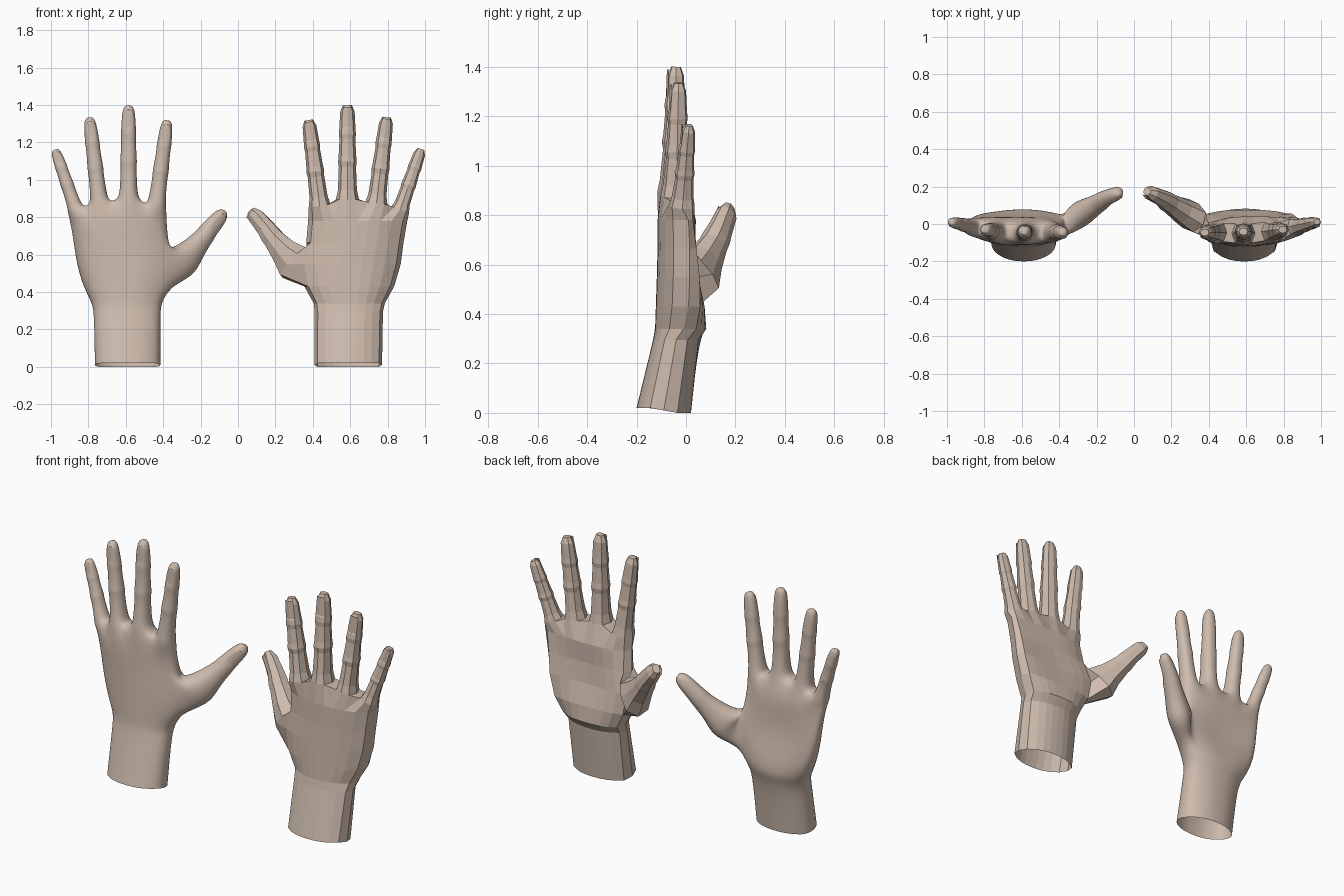
import bpy, bmesh
from mathutils import Vector

if "Cube" in bpy.data.objects:
    bpy.data.objects.remove(bpy.data.objects["Cube"])

# Digit cross-section: three points on the back, one side, three on the palm side, other side
RING = [(-.7, -.78), (0, -1), (.7, -.78), (1, 0), (.7, .78), (0, .95), (-.7, .78), (-1, 0)]

# Palm rows: z, left x, right x, left edge y, right edge y, back y, palm y, hollow
ROWS = [(0, .41, .77, -.09, -.09, -.20, .02, 0),
        (.295, .41, .775, -.04, -.04, -.133, .052, 0),
        (.34, .405, .785, -.02, -.01, -.125, .092, .01),
        (.43, .355, .835, -.01, .01, -.122, .105, .03),
        (.55, .33, .87, 0, .015, -.118, .095, .05),
        (.665, .365, .885, -.02, .015, -.115, .07, .035),
        (.78, .375, .905, -.035, .01, -.115, .045, .005)]

# Fingers: base, tip, half width
FINGERS = [((.437, -.045, .86), (.378, -.045, 1.32), .045),
           ((.585, -.05, .895), (.585, -.04, 1.40), .047),
           ((.74, -.04, .875), (.795, -.03, 1.335), .045),
           ((.867, -.015, .84), (.978, .012, 1.163), .038)]

# Finger profile: position along the finger, width, depth, with swollen joints
PROFILE = [(0, 1.32, 1.4), (.10, 1.08, 1.2), (.34, .98, .98), (.40, 1.06, 1.1), (.46, 1.0, .98),
           (.64, .9, .86), (.69, .97, .94), (.75, .92, .86), (.93, .82, .72), (1, .5, .42)]

# Thumb sections: centre, half width, half depth
THUMB = [((.305, .045, .555), .115, .08), ((.25, .075, .615), .08, .068),
         ((.195, .11, .68), .06, .055), ((.175, .122, .705), .058, .055),
         ((.15, .138, .74), .052, .047), ((.095, .165, .805), .046, .038),
         ((.07, .175, .832), .028, .022)]


def face(bm, verts):
    unique = list(dict.fromkeys(verts))
    if len(unique) > 2:
        return bm.faces.new(unique)


def bridge(bm, a, b):
    n = len(a)
    return [face(bm, (a[i], a[(i + 1) % n], b[(i + 1) % n], b[i])) for i in range(n)]


def section(bm, centre, w, d, u, v):
    return [bm.verts.new(Vector(centre) + u * (w * p) + v * (d * q)) for p, q in RING]


def frame(axis, palm_dir):
    v = (palm_dir - axis * palm_dir.dot(axis)).normalized()
    return v.cross(axis), v


def digit(bm, rings, axis, v):
    sides = [bridge(bm, a, b) for a, b in zip(rings, rings[1:])]
    e = rings[-1]
    for quad in ((0, 1, 2, 3), (0, 3, 4, 7), (7, 4, 5, 6)):
        face(bm, [e[i] for i in quad])
    # Fingernail: inset on the back of the last segment, lifted at its free end
    nail = sides[-2][:2]
    bmesh.ops.recalc_face_normals(bm, faces=bm.faces[:])
    bmesh.ops.inset_region(bm, faces=nail, thickness=.007, depth=-.003)
    verts = {w for f in nail for w in f.verts}
    top = max(w.co.dot(axis) for w in verts)
    for w in verts:
        if w.co.dot(axis) > top - .02:
            w.co += axis * .03 - v * .006


def palm_row(bm, row):
    z, x0, x1, yl, yr, yb, yp, hollow = row
    back, palm = [], []
    for j in range(9):
        t = j / 4 - 1
        x = (x0 + x1) / 2 + t * (x1 - x0) * .455
        ys = yl + (yr - yl) * j / 8
        k = 1 - .5 * abs(t) ** 2.5
        tilt = .02 if z == 0 else 0
        back.append(bm.verts.new((x, ys + (yb - ys) * k, z + tilt)))
        palm.append(bm.verts.new((x, ys + (yp - ys) * k - hollow * (1 - t * t), z)))
    left = bm.verts.new((x0, yl, z + (.01 if z == 0 else 0)))
    right = bm.verts.new((x1, yr, z + (.01 if z == 0 else 0)))
    # Columns between fingers share one vertex below the knuckles
    cols = [0, 1, 2, 2, 3, 4, 4, 5, 6, 6, 7, 8]
    return [back[c] for c in cols] + [right] + [palm[c] for c in reversed(cols)] + [left]


def make_hand(name):
    bm = bmesh.new()
    rows = [palm_row(bm, r) for r in ROWS]

    # Finger sections
    fingers = []
    for base, tip, w in FINGERS:
        a, b = Vector(base), Vector(tip)
        axis = (b - a).normalized()
        u, v = frame(axis, Vector((0, 1, 0)))
        rings = [section(bm, a.lerp(b, t), w * sw, w * sd, u, v) for t, sw, sd in PROFILE]
        fingers.append((rings, axis, v))

    # Wrist, palm and webs between fingers
    bases = [f[0][0] for f in fingers]
    rows.append([r[i] for r in bases for i in (0, 1, 2)] + [bases[3][3]]
                + [r[i] for r in reversed(bases) for i in (4, 5, 6)] + [bases[0][7]])
    skin = [bridge(bm, a, b) for a, b in zip(rows, rows[1:])]
    for a, b in zip(bases, bases[1:]):
        face(bm, (a[2], b[0], b[7], a[3]))
        face(bm, (a[3], b[7], b[6], a[4]))
    for f in fingers:
        digit(bm, *f)

    # Thumb grows out of an opening on the side of the palm
    lo, mid, hi = rows[3], rows[4], rows[5]
    opening = [lo[0], mid[0], hi[0], hi[25], hi[24], mid[24], lo[24], lo[25]]
    hole = [f for r in (3, 4) for f in (skin[r][24], skin[r][25])]
    bmesh.ops.delete(bm, geom=hole, context='FACES')
    axis = (Vector(THUMB[-1][0]) - Vector(THUMB[0][0])).normalized()
    u, v = frame(axis, Vector((.6, .75, 0)))
    digit(bm, [opening] + [section(bm, c, w, d, u, v) for c, w, d in THUMB], axis, v)

    bmesh.ops.delete(bm, geom=[w for w in bm.verts if not w.link_faces], context='VERTS')
    bmesh.ops.recalc_face_normals(bm, faces=bm.faces[:])
    mesh = bpy.data.meshes.new(name)
    bm.to_mesh(mesh)
    bm.free()
    obj = bpy.data.objects.new(name, mesh)
    bpy.context.collection.objects.link(obj)
    mat = bpy.data.materials.get("skin") or bpy.data.materials.new("skin")
    mat.diffuse_color = (.62, .50, .42, 1)
    mat.use_nodes = True
    mat.node_tree.nodes["Principled BSDF"].inputs["Base Color"].default_value = mat.diffuse_color
    mesh.materials.append(mat)
    return obj


# Faceted hand on the right
make_hand("low_poly_hand")

# Mirrored, subdivided hand on the left
smooth = make_hand("smooth_hand")
for vert in smooth.data.vertices:
    vert.co.x *= -1
smooth.data.flip_normals()
smooth.data.shade_smooth()
sub = smooth.modifiers.new("subdivision", 'SUBSURF')
sub.levels = sub.render_levels = 2
